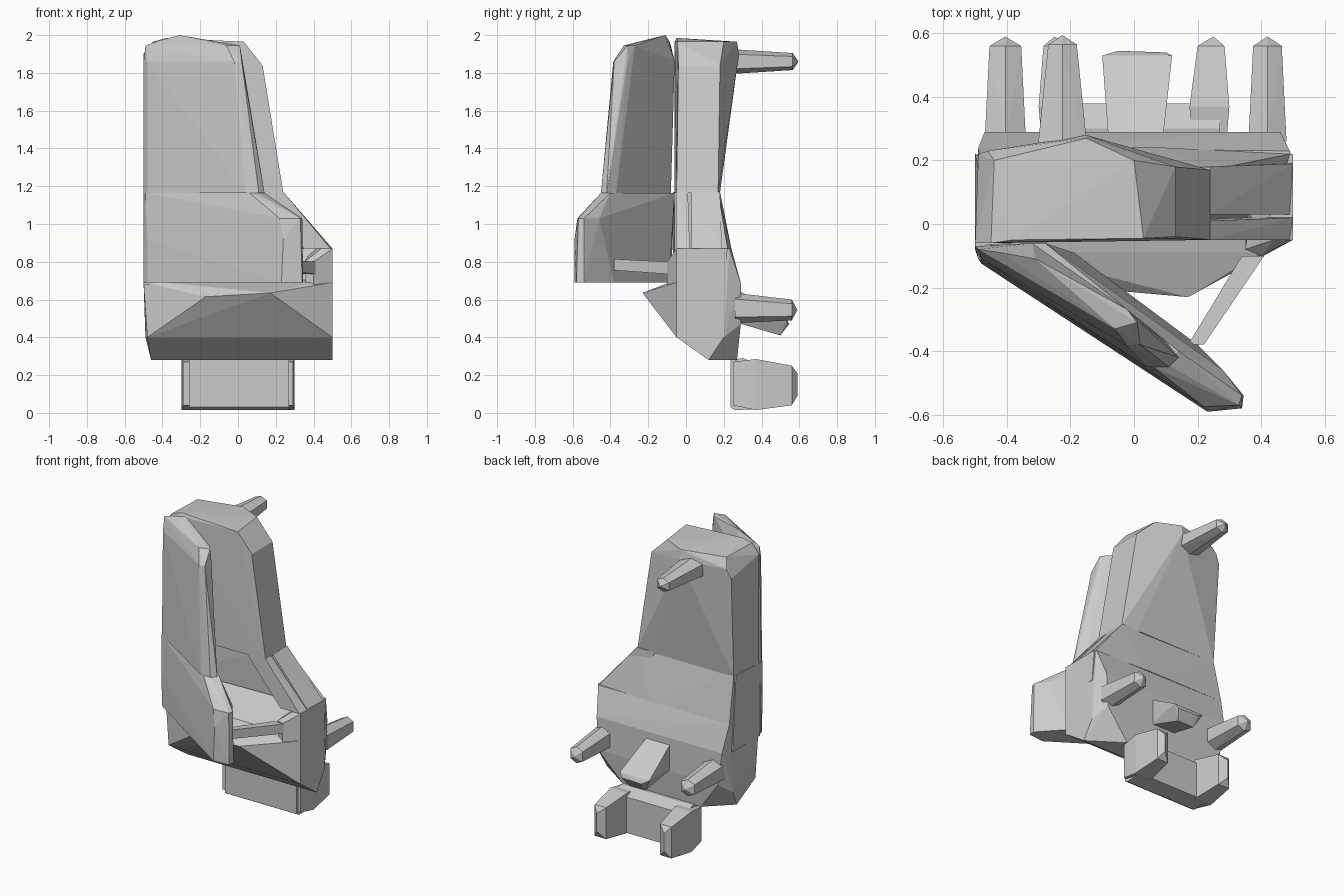
import bpy, bmesh


def hull(name, pts):
    """Flat-faced convex block around a few corner points."""
    bm = bmesh.new()
    for p in pts:
        bm.verts.new(p)
    res = bmesh.ops.convex_hull(bm, input=bm.verts[:])
    loose = [v for v in bm.verts if not v.link_faces]
    bmesh.ops.delete(bm, geom=loose, context='VERTS')
    bmesh.ops.recalc_face_normals(bm, faces=bm.faces[:])
    me = bpy.data.meshes.new(name)
    bm.to_mesh(me)
    bm.free()
    ob = bpy.data.objects.new(name, me)
    bpy.context.collection.objects.link(ob)
    return ob


def ring(z, *xy):
    return [(x, y, z) for x, y in xy]


def peg(name, x, z, w0, h0, w1, h1, y0, y1, dx=0.0, dz=0.0):
    """Tapered six-sided peg pointing backwards with a blunt pointed end."""
    pts = []
    for y, w, h, sx, sz in ((y0, w0, h0, 0, 0), (y1 - 0.03, w1, h1, dx, dz)):
        for a, b in ((-.5, -.3), (0, -.5), (.5, -.3), (.5, .3), (0, .5), (-.5, .3)):
            pts.append((x + sx + a * w, y, z + sz + b * h))
    pts.append((x + dx, y1, z + dz))
    return hull(name, pts)


# upper case
hull("upper_case",
     ring(1.165, (-.5, -.06), (-.3, -.05), (.24, -.05), (.24, .17), (.13, .18), (-.48, .18))
     + ring(1.84, (.13, -.04), (.13, .18), (-.49, .22))
     + ring(1.90, (-.5, -.06), (-.15, .28), (-.46, .23))
     + ring(1.965, (.03, -.045), (.0, .2), (-.15, .27), (-.44, .2), (-.45, -.06))
     + ring(1.985, (-.38, -.05)))

# middle of the case: back wall, hinge wall and sloping right wall
hull("middle_back_wall",
     ring(1.17, (-.49, .05), (.2, .05), (.24, .17), (-.48, .18))
     + ring(.87, (-.5, .05), (.45, .08), (.49, .22), (.1, .24), (-.49, .24)))
hull("middle_hinge_wall",
     ring(1.17, (-.5, -.07), (-.38, -.06), (-.38, .17), (-.49, .17))
     + ring(.68, (-.5, -.07), (-.38, -.06), (-.38, .2), (-.5, .22)))
for name, ya, yb in (("right_wall_front", -.05, .02), ("right_wall_back", .03, .19)):
    hull(name, ring(1.17, (.1, ya), (.24, ya), (.24, yb - .01), (.1, yb - .01))
         + ring(.87, (.35, ya), (.49, ya), (.5, yb), (.35, yb)))

# lower case and front shelf
hull("lower_case",
     ring(.69, (-.5, -.05), (.5, -.05), (.46, .29), (-.47, .29))
     + ring(.87, (-.49, .1), (.5, .1), (.49, .23), (-.49, .24))
     + ring(.40, (-.48, -.05), (.5, -.05), (.5, .2), (-.49, .2))
     + ring(.47, (-.44, .29), (.45, .29))
     + ring(.28, (-.46, .12), (.5, .12), (.28, .27), (-.3, .27)))
hull("right_rim",
     ring(.87, (.44, -.05), (.5, -.05), (.5, .22), (.4, .22))
     + ring(.80, (.35, -.08), (.40, -.1))
     + ring(.67, (.36, -.08), (.40, -.1), (.5, -.05), (.5, .2), (.36, .2)))
hull("front_shelf",
     ring(.40, (-.48, -.05), (.5, -.05))
     + ring(.615, (-.17, -.2)) + ring(.635, (.17, -.23))
     + ring(.69, (-.49, -.05), (.5, -.05), (-.38, -.09), (.4, -.09))
     + ring(.74, (-.4, .1), (.4, .1)))

# open door, swung out from the left edge
hull("door_upper",
     ring(1.165, (-.5, -.08), (-.48, -.12), (.04, -.45), (.11, -.45), (.14, -.42),
          (.1, -.37), (-.3, -.08))
     + ring(1.86, (-.5, -.07), (-.48, -.11), (-.02, -.385), (.02, -.38), (.02, -.31), (-.32, -.06))
     + ring(1.945, (-.49, -.08), (-.06, -.33), (.01, -.31), (-.02, -.27))
     + ring(2.0, (-.31, -.11)) + ring(1.97, (-.42, -.09)))
hull("door_lower",
     ring(1.165, (-.5, -.07), (-.49, -.11), (.06, -.45), (.1, -.44), (.14, -.40), (-.28, -.06))
     + ring(1.03, (.22, -.575), (.33, -.57), (.34, -.54), (.28, -.46))
     + ring(.92, (-.48, -.125), (.24, -.59))
     + ring(.69, (-.5, -.08), (-.48, -.12), (.23, -.59), (.34, -.58), (.345, -.54),
            (.2, -.38), (-.19, -.09)))

# stay rod between door and case
hull("door_stay",
     [(.17 + a, -.38 + b, z) for a, b in ((0, 0), (.05, .0)) for z in (.755, .815)]
     + [(.34 + a, -.10 + b, z) for a, b in ((0, 0), (.07, 0)) for z in (.735, .80)])

# mounting pegs at the back
peg("top_peg", -.225, 1.86, .17, .14, .09, .09, .17, .595)
peg("left_peg", -.405, .555, .13, .16, .10, .11, .26, .59, dz=-.01)
peg("right_peg", .42, .555, .12, .16, .09, .11, .26, .59, dz=-.01)
hull("middle_peg",
     [(x, .26, z) for x in (-.08, .09) for z in (.48, .66)]
     + [(x, .50, .41) for x in (-.05, .07)]
     + [(x, .53, .50) for x in (-.10, .12)]
     + [(-.05, .545, .47), (.1, .54, .47)])

# lower bracket: crossbar with two arms
hull("bracket_crossbar",
     [(x, y, z) for x in (-.26, .27) for y, z in
      ((.235, .03), (.235, .28), (.30, .29), (.38, .26), (.38, .02), (.26, .015))])
for name, s in (("bracket_arm_left", -1), ("bracket_arm_right", 1)):
    hull(name,
         [(s * x, .25, z) for x in (.18, .29) for z in (.04, .27)]
         + [(s * x, .37, z) for x in (.175, .30) for z in (.015, .285)]
         + [(s * x, .56, z) for x in (.20, .285) for z in (.04, .25)]
         + [(s * .25, .59, z) for z in (.09, .21)])
